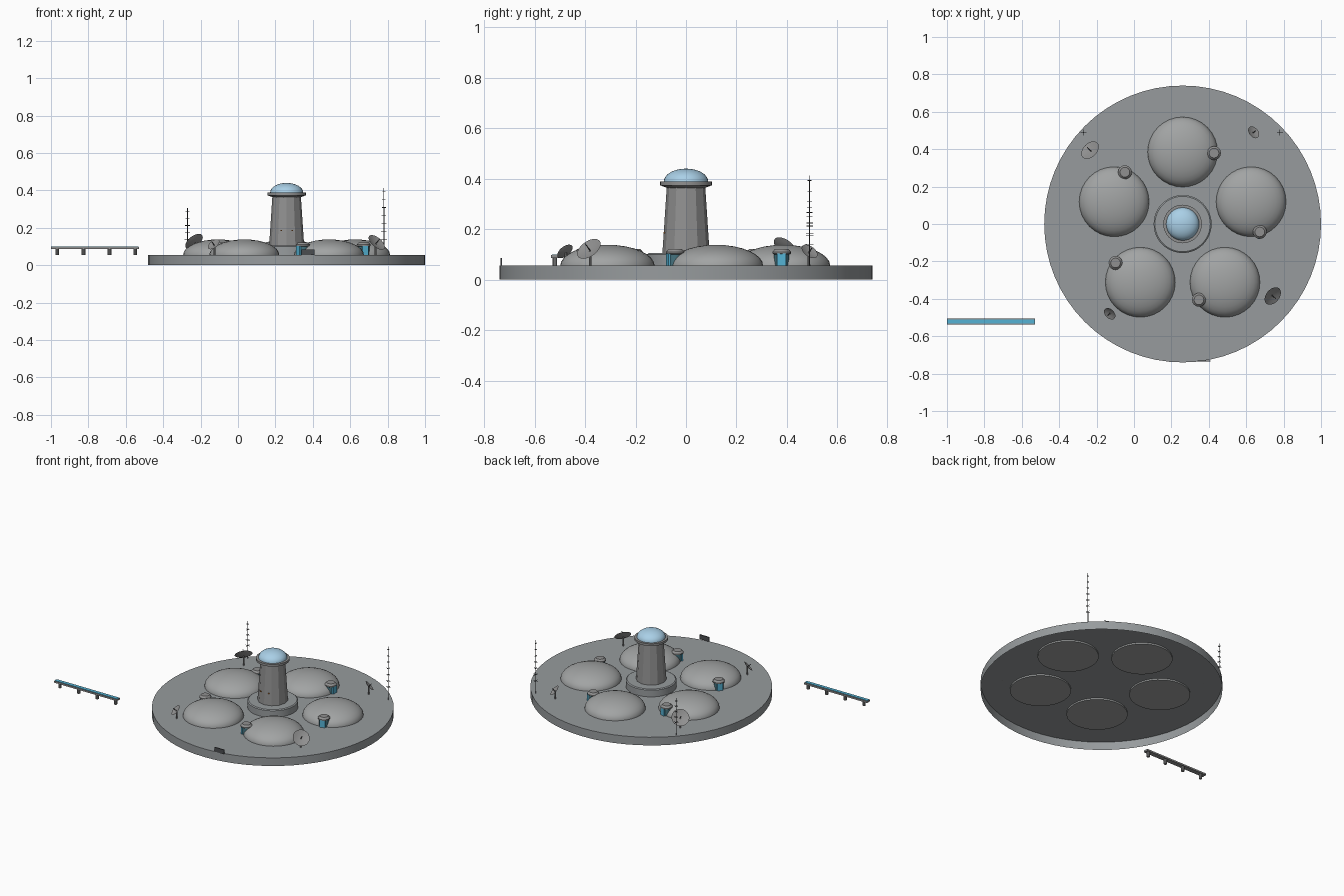
import bpy, bmesh, math
from mathutils import Vector, Matrix

if "Cube" in bpy.data.objects:
    bpy.data.objects.remove(bpy.data.objects["Cube"])

def mat(name, c):
    m = bpy.data.materials.new(name)
    m.diffuse_color = (*c, 1)
    m.use_nodes = True
    m.node_tree.nodes["Principled BSDF"].inputs["Base Color"].default_value = m.diffuse_color
    return m

GREY = mat("base_grey", (0.31, 0.33, 0.34))
DOME = mat("dome_grey", (0.36, 0.37, 0.37))
TOWER = mat("tower_grey", (0.28, 0.28, 0.28))
GLASS = mat("pale_blue_glass", (0.42, 0.66, 0.84))
BLUE = mat("door_blue", (0.09, 0.45, 0.66))
TEAL = mat("dark_teal", (0.06, 0.17, 0.21))
DARK = mat("dark_metal", (0.07, 0.075, 0.08))
ORANGE = mat("orange_light", (0.7, 0.25, 0.05))

CX, TOP = 0.26, 0.055

def finish(name, bm, m, smooth=True):
    me = bpy.data.meshes.new(name)
    bm.normal_update()
    bm.to_mesh(me)
    bm.free()
    ob = bpy.data.objects.new(name, me)
    bpy.context.collection.objects.link(ob)
    me.materials.append(m)
    if smooth:
        bpy.ops.object.select_all(action='DESELECT')
        ob.select_set(True)
        bpy.context.view_layer.objects.active = ob
        bpy.ops.object.shade_smooth_by_angle(angle=math.radians(35))
    return ob

def lathe(name, prof, m, loc, n=32, rot=None, smooth=True, cap_bottom=False):
    """Spin (radius, height) points, listed bottom to top, round the z axis."""
    bm = bmesh.new()
    rings = []
    for r, z in prof:
        if r < 1e-5:
            rings.append([bm.verts.new((0, 0, z))])
        else:
            rings.append([bm.verts.new((r * math.cos(2 * math.pi * i / n),
                                        r * math.sin(2 * math.pi * i / n), z)) for i in range(n)])
    for a, b in zip(rings, rings[1:]):
        for i in range(n):
            j = (i + 1) % n
            if len(a) == 1:
                bm.faces.new((a[0], b[j], b[i]))
            elif len(b) == 1:
                bm.faces.new((a[i], a[j], b[0]))
            else:
                bm.faces.new((a[i], a[j], b[j], b[i]))
    if cap_bottom:
        bm.faces.new(rings[0][::-1])
    ob = finish(name, bm, m, smooth)
    ob.matrix_world = Matrix.Translation(loc) @ (rot.to_matrix().to_4x4() if rot else Matrix())
    return ob

def rod(name, a, b, r, m, n=8, r2=None):
    a, b = Vector(a), Vector(b)
    d = b - a
    r2 = r if r2 is None else r2
    return lathe(name, [(0, 0), (r, 0), (r2, d.length), (0, d.length)], m, a, n,
                 d.to_track_quat('Z', 'Y'))

def box(name, c, s, m, angle=0):
    bm = bmesh.new()
    bmesh.ops.create_cube(bm, size=1)
    bmesh.ops.scale(bm, vec=s, verts=bm.verts)
    ob = finish(name, bm, m, False)
    ob.location = c
    ob.rotation_euler.z = angle
    return ob

def dome_profile(r, h, z0, n=8):
    return [(r * math.cos(math.pi / 2 * i / n), z0 + h * math.sin(math.pi / 2 * i / n))
            for i in range(n)] + [(0, z0 + h)]

# round landing base, open underneath
lathe("base_disc", [(0.74, 0), (0.74, TOP), (0, TOP)], GREY, (CX, 0, 0), 64)

# central tower: plinth, tapered shaft, collar and glass cupola
lathe("tower_plinth", [(0.155, TOP), (0.155, 0.1), (0.148, 0.105), (0, 0.105)], GREY, (CX, 0, 0), 48)
lathe("tower_shaft", [(0.094, 0.1), (0.076, 0.372)], TOWER, (CX, 0, 0), 12, smooth=False)
lathe("tower_collar", [(0.07, 0.362), (0.103, 0.374), (0.103, 0.389), (0, 0.389)], TOWER, (CX, 0, 0), 32)
lathe("tower_cupola", dome_profile(0.088, 0.051, 0.389), GLASS, (CX, 0, 0), 32)

# five habitat domes, each with an entrance at its side
for k in range(5):
    a = math.radians(90 - 72 * k)
    c = Vector((CX + 0.385 * math.cos(a), 0.385 * math.sin(a), 0))
    lathe(f"habitat_dome_{k}", [(0.187, 0.045)] + dome_profile(0.187, 0.083, TOP), DOME, c, 32,
          cap_bottom=True)
    b = math.radians(-2 - 72 * k)
    d = Vector((math.cos(b), math.sin(b), 0))
    p = c + 0.168 * d
    lathe(f"entrance_body_{k}", [(0.03, TOP), (0.03, 0.106)], TEAL, p, 16)
    lathe(f"entrance_roof_{k}", [(0.03, 0.1), (0.037, 0.104), (0.037, 0.11), (0.026, 0.122), (0, 0.122)],
          TOWER, p, 16)
    box(f"entrance_door_{k}", p + d * 0.029 + Vector((0, 0, 0.08)), (0.009, 0.036, 0.048), BLUE, b)

# four dishes tilted outward on posts
for k, (x, y, z, r, ang) in enumerate([(-0.235, 0.395, 0.127, 0.055, 135), (0.64, 0.49, 0.112, 0.036, 40),
                                       (0.742, -0.385, 0.122, 0.053, -40), (-0.13, -0.48, 0.112, 0.036, 225)]):
    t = math.radians(ang)
    d = Vector((math.cos(t), math.sin(t), 0.9)).normalized()
    c = Vector((x, y, z))
    s = r * 0.22
    prof = [(0, -s), (r * 0.35, -s * 0.88), (r * 0.7, -s * 0.5), (r, 0),
            (r * 0.7, -s * 0.4), (r * 0.35, -s * 0.78), (0, -s * 0.9)]
    lathe(f"dish_bowl_{k}", prof, TOWER, c, 24, d.to_track_quat('Z', 'Y'))
    rod(f"dish_feed_{k}", c - d * s, c + d * r * 0.55, 0.002, DARK, 6)
    foot = c - d * s
    rod(f"dish_post_{k}", (foot.x, foot.y, TOP), foot, 0.005, TOWER, 8)

# two aerial masts with crossbars
for k, (x, h, n) in enumerate([(-0.27, 0.305, 5), (0.78, 0.413, 7)]):
    rod(f"mast_{k}", (x, 0.49, TOP), (x, 0.49, h), 0.003, DARK, 6, 0.0015)
    for i in range(n):
        z = 0.14 + (h - 0.16) * i / (n - 1)
        w = 0.016 - 0.0014 * i
        rod(f"mast_bar_x_{k}_{i}", (x - w, 0.49, z), (x + w, 0.49, z), 0.0015, DARK, 5)
        rod(f"mast_bar_y_{k}_{i}", (x, 0.49 - w, z), (x, 0.49 + w, z), 0.0015, DARK, 5)

# small dark panel on the front edge
box("edge_panel", (0.375, -0.733, 0.07), (0.07, 0.006, 0.03), DARK)

# warning lamps on the tower
for s in (-1, 1):
    box("tower_lamp", (CX + 0.03 * s, -0.087, 0.185), (0.008, 0.006, 0.006), ORANGE)

# separate raised track on four legs
box("track_beam", (-0.765, -0.52, 0.0915), (0.47, 0.032, 0.011), TOWER)
box("track_strip", (-0.765, -0.521, 0.098), (0.468, 0.022, 0.003), BLUE)
for k, x in enumerate((-0.967, -0.826, -0.687, -0.55)):
    rod(f"track_leg_{k}", (x, -0.52, TOP), (x, -0.52, 0.088), 0.01, TOWER, 10)
